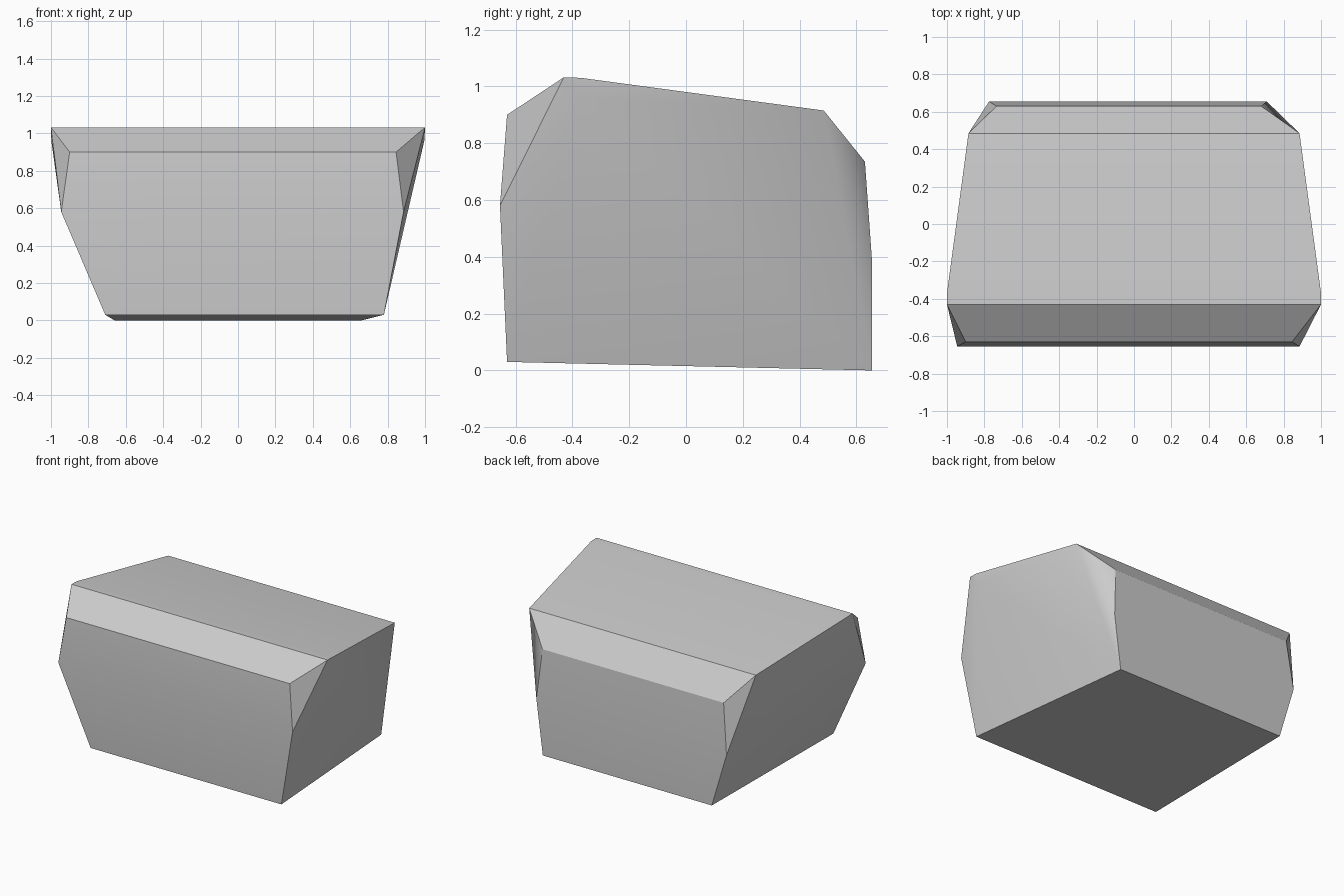
import bpy
import bmesh
import math

default = bpy.data.objects.get("Cube")
if default:
    bpy.data.objects.remove(default, do_unlink=True)

# Single stone colour
stone = bpy.data.materials.new("grey stone")
stone.use_nodes = True
colour = (0.6, 0.6, 0.6, 1)
stone.diffuse_color = colour
stone.node_tree.nodes["Principled BSDF"].inputs["Base Color"].default_value = colour

# Cross-section corners: y, z, then the x reach on the -x and +x ends
rails = [
    (-0.63, 0.03, 0.71, 0.78),      # front bottom
    (-0.655, 0.58, 0.945, 0.885),   # front bulge
    (-0.63, 0.90, 0.90, 0.845),     # front upper edge
    (-0.43, 1.032, 1.0, 1.0),       # ridge, front side
    (-0.37, 1.03, 1.0, 1.0),        # ridge, back side
    (-0.37, 0.96, 0.998, 0.996),    # worn ends under the ridge
    (0.485, 0.915, 0.885, 0.885),   # back top edge
    (0.63, 0.735, 0.735, 0.68),     # back upper edge
    (0.655, 0.385, 0.775, 0.71),    # back bulge
    (0.655, 0.0, 0.66, 0.66),       # back bottom
]

# Faceted rock: wrap the rails in one convex skin
bm = bmesh.new()
for y, z, right, left in rails:
    bm.verts.new((-right, y, z))
    bm.verts.new((left, y, z))
hull = bmesh.ops.convex_hull(bm, input=bm.verts[:])
loose = [v for v in bm.verts if not v.link_faces]
bmesh.ops.delete(bm, geom=loose, context="VERTS")
bmesh.ops.dissolve_limit(bm, angle_limit=math.radians(1),
                         verts=bm.verts[:], edges=bm.edges[:])
bmesh.ops.recalc_face_normals(bm, faces=bm.faces[:])

mesh = bpy.data.meshes.new("rock_block")
bm.to_mesh(mesh)
bm.free()
mesh.materials.append(stone)
rock = bpy.data.objects.new("rock_block", mesh)
bpy.context.collection.objects.link(rock)

# Soft shading over shallow facets, crisp main edges
bpy.ops.object.select_all(action="DESELECT")
rock.select_set(True)
bpy.context.view_layer.objects.active = rock
bpy.ops.object.shade_smooth_by_angle(angle=math.radians(30))
